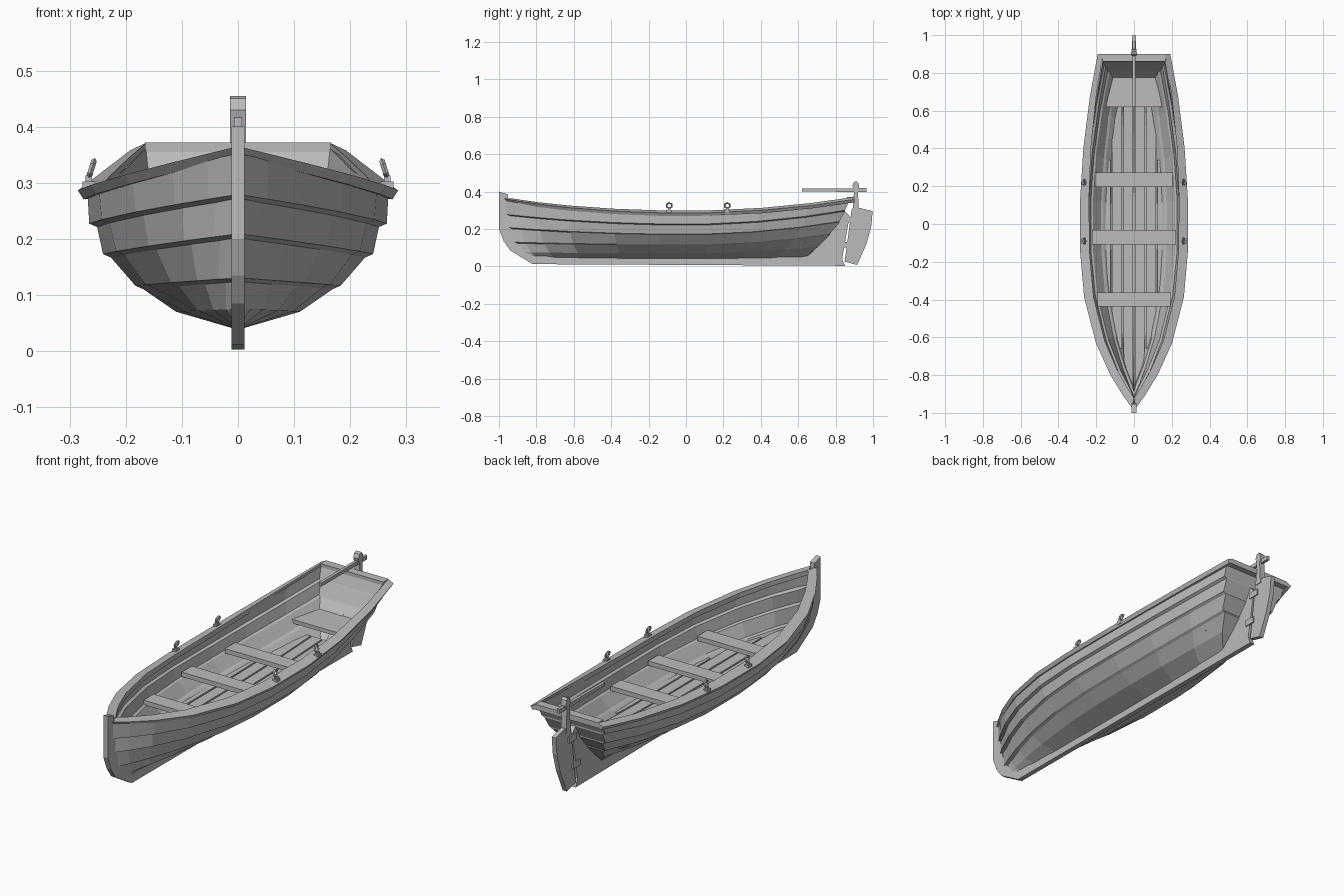
import bpy, bmesh, math

if "Cube" in bpy.data.objects:
    bpy.data.objects.remove(bpy.data.objects["Cube"])

GREY = (0.5, 0.5, 0.5, 1)
wood = bpy.data.materials.new("plain grey")
wood.use_nodes = True
wood.diffuse_color = GREY
wood.node_tree.nodes["Principled BSDF"].inputs["Base Color"].default_value = GREY

STATIONS = [-1, -.93, -.82, -.65, -.4, -.15, .15, .45, .75, 1]


def finish(name, bm):
    bmesh.ops.recalc_face_normals(bm, faces=bm.faces[:])
    mesh = bpy.data.meshes.new(name)
    bm.to_mesh(mesh)
    bm.free()
    obj = bpy.data.objects.new(name, mesh)
    mesh.materials.append(wood)
    bpy.context.collection.objects.link(obj)
    return obj


def box(name, x, y, z):
    """Box given by its (low, high) range on each axis."""
    bm = bmesh.new()
    bmesh.ops.create_cube(bm, size=1)
    for v in bm.verts:
        v.co = [r[0] if c < 0 else r[1] for c, r in zip(v.co, (x, y, z))]
    return finish(name, bm)


def plate(name, outline, half):
    """Side profile (y, z) given thickness across x."""
    bm = bmesh.new()
    face = bm.faces.new([bm.verts.new((-half, y, z)) for y, z in outline])
    new = bmesh.ops.extrude_face_region(bm, geom=[face])["geom"]
    bmesh.ops.translate(bm, vec=(2 * half, 0, 0),
                        verts=[g for g in new if isinstance(g, bmesh.types.BMVert)])
    return finish(name, bm)


def loft(bm, rings, closed=False):
    """Skin a list of rings; closed rings also get end caps."""
    rows = [[bm.verts.new(p) for p in ring] for ring in rings]
    for a, b in zip(rows, rows[1:]):
        n = len(a)
        for i in range(n if closed else n - 1):
            j = (i + 1) % n
            bm.faces.new((a[i], a[j], b[j], b[i]))
    if closed:
        bm.faces.new(rows[0])
        bm.faces.new(rows[-1])
    return rows


def run(u, bow, mid, stern, power=2.5):
    """Point on a fore-and-aft line; ends are (x, y, z), mid is (x, z)."""
    end, p = (bow, power) if u < 0 else (stern, 2)
    w = abs(u)
    return [mid[0] + (end[0] - mid[0]) * w ** p,
            u * abs(end[1]),
            mid[1] + (end[2] - mid[1]) * w ** 2]


# Strake edges from sheer to keel: bow, middle, stern, bow fullness, overlap
EDGES = [
    ((.008, -.965, .350), (.270, .283), (.172, .875, .355), 2.7, False),
    ((.008, -.965, .278), (.267, .226), (.168, .850, .300), 2.6, True),
    ((.008, -.955, .208), (.243, .172), (.148, .820, .240), 2.4, True),
    ((.008, -.930, .130), (.185, .116), (.112, .770, .175), 2.3, True),
    ((.006, -.890, .075), (.112, .070), (.060, .705, .105), 2.2, False),
]
KEEL = ((0, -.85, .04), (0, .038), (0, .64, .045))


def hull_section(u):
    side = []
    for bow, mid, stern, power, lapped in EDGES:
        x, y, z = run(u, bow, mid, stern, power)
        side.append((x, y, z))
        if lapped:
            fore = abs(u) ** 4 if u < 0 else 0
            side.append((max(x - .014, .004), y + .012 * fore, z - .006))
    mirrored = [(-x, y, z) for x, y, z in reversed(side)]
    return side + [run(u, *KEEL)] + mirrored


# Planked hull with raked transom
bm = bmesh.new()
rows = loft(bm, [hull_section(u) for u in STATIONS])
stern = rows[-1]
n = len(stern)
for i in range(n // 2 - 1):
    bm.faces.new((stern[i], stern[i + 1], stern[n - 2 - i], stern[n - 1 - i]))
bm.faces.new(stern[n // 2 - 1:n // 2 + 2])
hull = finish("hull", bm)
# Turn the shell so that its lowest faces look down
low = min(hull.data.polygons, key=lambda p: p.center.z)
if low.normal.z > 0:
    hull.data.flip_normals()
shell = hull.modifiers.new("thickness", "SOLIDIFY")
shell.thickness = .016
shell.offset = -1

# Gunwale on each side, its top sloping outward
for side, label in ((1, "left"), (-1, "right")):
    rings = []
    for u in STATIONS:
        x, y, z = run(u, (.012, -.972, .362), (.287, .298), (.192, .9, .371), 2.7)
        w = .05 - .038 * u ** 6 if u < 0 else .05 - .022 * u
        fore = u ** 4 if u < 0 else 0
        inner = max(x - w, 0)
        drop = .013 * (1 - fore)
        rings.append([(side * a, b, c) for a, b, c in (
            (inner, y + .05 * fore, z), (x, y, z - drop),
            (max(x - .01, .002), y + .01 * fore, z - drop - .016),
            (inner, y + .05 * fore, z - .024))])
    bm = bmesh.new()
    loft(bm, rings, True)
    finish(label + "_gunwale", bm)
box("transom_rail", (-.166, .166), (.86, .9), (.346, .372))

# Keel with stem and skeg
plate("keel_and_stem", [
    (-1, .4), (-1, .2), (-.975, .135), (-.94, .085), (-.82, .012),
    (.85, .003), (.835, .04), (.875, .27), (.845, .3), (.80, .23),
    (.69, .12), (.62, .055), (-.82, .055), (-.91, .13), (-.94, .22),
    (-.953, .385)], .012)

# Floorboards trimmed to the hull
for i in range(6):
    x0 = -.18 + i * .06 + .004
    x1 = x0 + .052
    rings = []
    for k in range(16):
        y = -.86 + k * 1.5 / 15
        limit = .15 * (1 - (abs(y) / .9) ** 2.4) if y < 0 else .15 - .12 * y * y
        z = .122 + (.04 * y * y if y > 0 else 0)
        a, b = (max(-limit, min(limit, x)) for x in (x0, x1))
        if b - a > .004:
            rings.append([(a, y, z), (b, y, z), (b, y, z - .01), (a, y, z - .01)])
    bm = bmesh.new()
    loft(bm, rings, True)
    finish("floorboard", bm)

# Seats
for y, half in ((.235, .207), (-.07, .222), (-.4, .193)):
    box("thwart", (-half, half), (y - .038, y + .038), (.186, .208))
bm = bmesh.new()
loft(bm, [[(-h, y, .202), (h, y, .202), (h * .95, y, .184), (-h * .95, y, .184)]
          for h, y in ((.148, .62), (.118, .775))], True)
finish("stern_seat", bm)

# Oarlocks leaning inboard
for side in (1, -1):
    for y in (.22, -.09):
        x = side * .266
        box("oarlock_base", (x - .011, x + .011), (y - .013, y + .013), (.282, .302))
        box("oarlock_pin", (x - .006, x + .006), (y - .006, y + .006), (.298, .313))
        bpy.ops.mesh.primitive_torus_add(
            major_segments=6, minor_segments=4, major_radius=.015,
            minor_radius=.005, location=(side * .261, y, .325),
            rotation=(0, math.pi / 2 - side * .3, 0))
        ring = bpy.context.object
        ring.name = "oarlock_ring"
        ring.data.materials.append(wood)
        for face in ring.data.polygons:
            face.use_smooth = False

# Rudder, hinges and tiller
plate("rudder_blade", [
    (.848, .025), (.915, .008), (.965, .12), (.99, .21), (.998, .295),
    (.93, .312), (.886, .305)], .011)
plate("rudder_post", [
    (.89, .29), (.925, .29), (.919, .4), (.926, .42), (.922, .445),
    (.912, .455), (.898, .45), (.89, .43), (.898, .4)], .014)
for y, z in ((.845, .115), (.875, .25)):
    box("rudder_hinge", (-.017, .017), (y - .025, y + .03), (z - .015, z + .015))
plate("tiller", [(.62, .4), (.965, .398), (.965, .418), (.62, .416)], .007)
